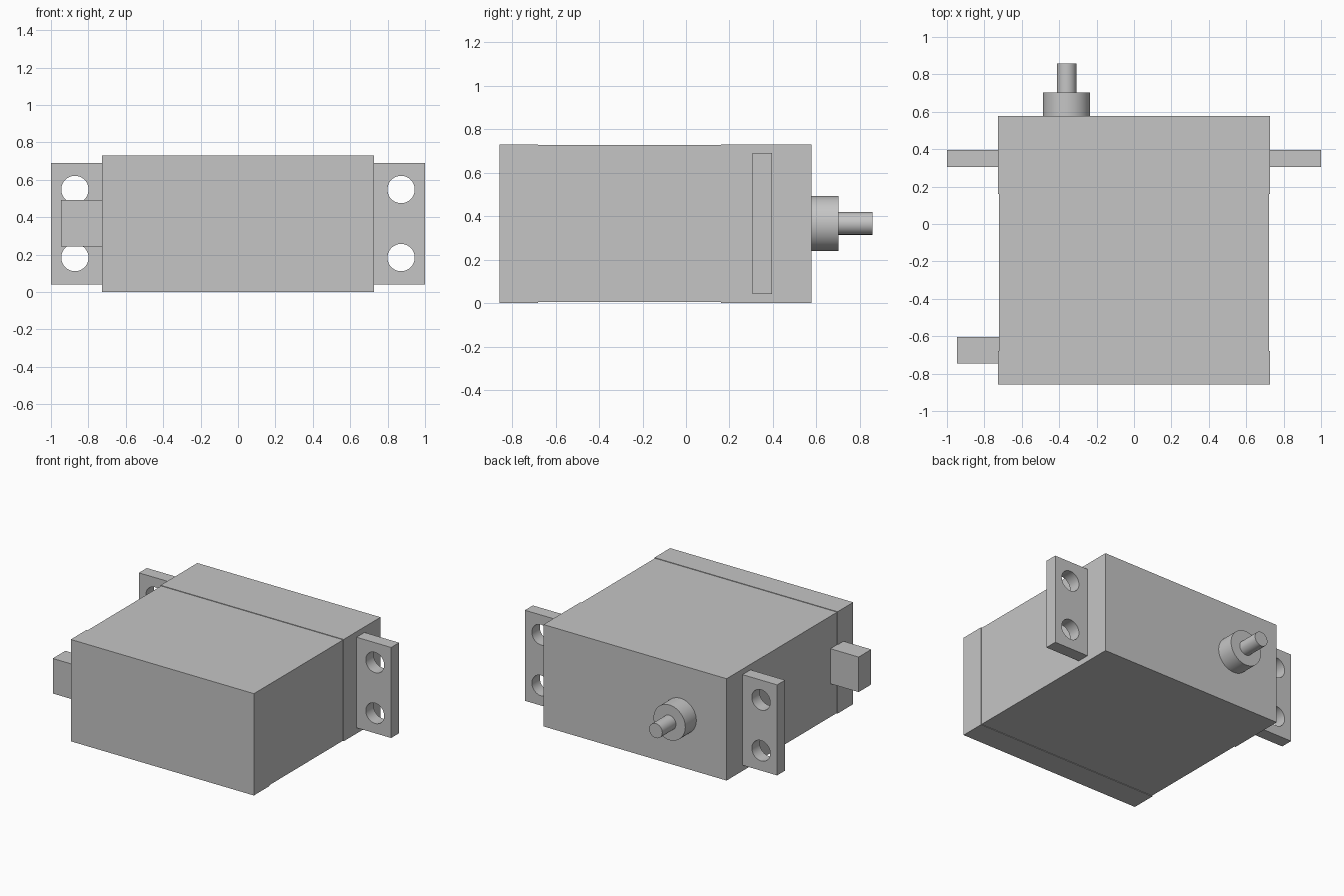
import bpy
import bmesh
from math import radians
from mathutils import Matrix, Vector

cube = bpy.data.objects.get("Cube")
if cube:
    bpy.data.objects.remove(cube, do_unlink=True)

grey = bpy.data.materials.new("plain grey")
grey.use_nodes = True
colour = (0.56, 0.56, 0.56, 1)
grey.diffuse_color = colour
grey.node_tree.nodes["Principled BSDF"].inputs["Base Color"].default_value = colour


def finish(name, bm):
    """Turn a bmesh into a grey object."""
    bmesh.ops.recalc_face_normals(bm, faces=bm.faces)
    mesh = bpy.data.meshes.new(name)
    bm.to_mesh(mesh)
    bm.free()
    mesh.materials.append(grey)
    obj = bpy.data.objects.new(name, mesh)
    bpy.context.collection.objects.link(obj)
    return obj


def activate(obj):
    bpy.ops.object.select_all(action='DESELECT')
    obj.select_set(True)
    bpy.context.view_layer.objects.active = obj


def smooth(obj):
    activate(obj)
    bpy.ops.object.shade_smooth_by_angle(angle=radians(30))


def box(name, low, high):
    low, high = Vector(low), Vector(high)
    bm = bmesh.new()
    place = Matrix.Translation((low + high) / 2) @ Matrix.Diagonal((*(high - low), 1))
    bmesh.ops.create_cube(bm, size=1, matrix=place)
    return finish(name, bm)


def add_rod(bm, x, z, radius, y0, y1):
    """Cylinder along the y axis."""
    place = Matrix.Translation((x, (y0 + y1) / 2, z)) @ Matrix.Rotation(radians(90), 4, 'X')
    bmesh.ops.create_cone(bm, cap_ends=True, segments=48, radius1=radius,
                          radius2=radius, depth=y1 - y0, matrix=place)


def rod(name, *args):
    bm = bmesh.new()
    add_rod(bm, *args)
    return finish(name, bm)


# Case: rectangular sections along y, with a slightly recessed middle band
HALF_WIDTH, HEIGHT, STEP = 0.726, 0.73, 0.004
FRONT, BACK = -0.857, 0.577
bm = bmesh.new()
rings = []
for y, inset in ((FRONT, 0), (-0.68, 0), (-0.68, STEP), (0.16, STEP), (0.16, 0), (BACK, 0)):
    w, low, high = HALF_WIDTH - inset, inset, HEIGHT - inset
    rings.append([bm.verts.new((x, y, z))
                  for x, z in ((-w, low), (w, low), (w, high), (-w, high))])
for a, b in zip(rings, rings[1:]):
    for i in range(4):
        j = (i + 1) % 4
        bm.faces.new((a[i], a[j], b[j], b[i]))
bm.faces.new(rings[0])
bm.faces.new(rings[-1])
finish("case", bm)

# Output boss and shaft on the back
SHAFT_X, SHAFT_Z = -0.36, 0.366
smooth(rod("shaft_boss", SHAFT_X, SHAFT_Z, 0.126, BACK - 0.01, 0.702))
smooth(rod("output_shaft", SHAFT_X, SHAFT_Z, 0.052, 0.69, 0.857))

# Cable block on the side
box("cable_block", (-0.946, -0.747, 0.242), (-0.71, -0.604, 0.493))

# Mounting ears, each with two screw holes
ears = box("mounting_ears", (0.71, 0.306, 0.041), (1, 0.396, 0.69))
bm = bmesh.new()
for z in (0.184, 0.548):
    add_rod(bm, 0.872, z, 0.073, 0.2, 0.5)
cutter = finish("screw_hole_cutter", bm)
cutter.hide_render = True
activate(ears)
holes = ears.modifiers.new("holes", 'BOOLEAN')
holes.operation = 'DIFFERENCE'
holes.solver = 'EXACT'
holes.object = cutter
mirror = ears.modifiers.new("mirror", 'MIRROR')
for modifier in (holes.name, mirror.name):
    bpy.ops.object.modifier_apply(modifier=modifier)
bpy.data.objects.remove(cutter, do_unlink=True)
smooth(ears)
